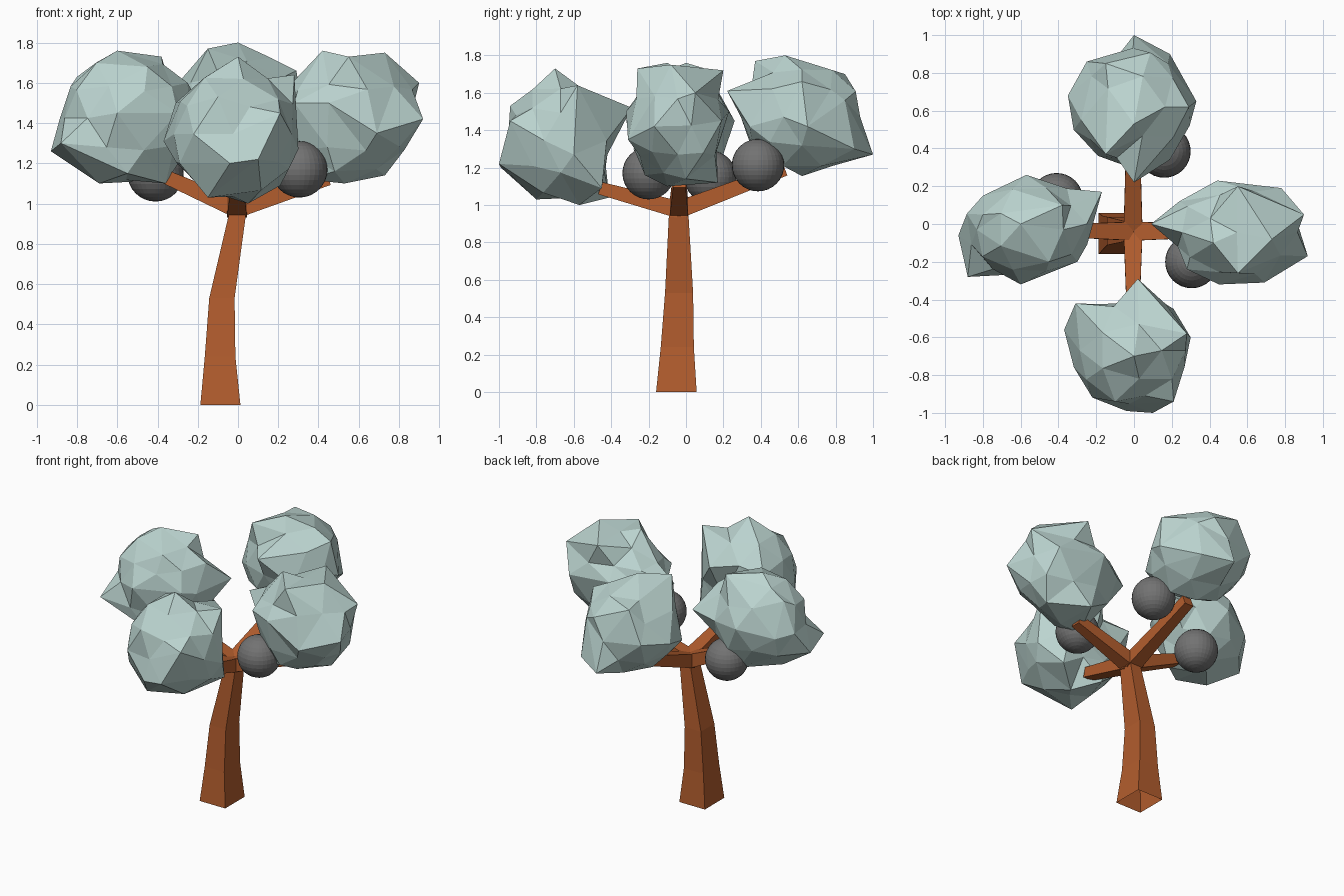
import bpy, bmesh, random
from mathutils import Vector

random.seed(4)


def material(name, rgb):
    m = bpy.data.materials.new(name)
    m.diffuse_color = (*rgb, 1)
    return m


BARK = material("brown_bark", (0.45, 0.11, 0.027))
LEAF = material("pale_green_leaf", (0.50, 0.66, 0.63))
FRUIT = material("dark_grey_fruit", (0.17, 0.17, 0.17))


def finish(bm, name, mat):
    me = bpy.data.meshes.new(name)
    bm.to_mesh(me)
    bm.free()
    me.materials.append(mat)
    ob = bpy.data.objects.new(name, me)
    bpy.context.collection.objects.link(ob)
    return ob


def tube(name, rings, cap_start):
    """Four-sided tube through rings of (centre, half axis u, half axis v)."""
    bm = bmesh.new()
    loops = []
    for c, u, v in rings:
        c, u, v = Vector(c), Vector(u), Vector(v)
        loops.append([bm.verts.new(c + u * a + v * b)
                      for a, b in ((-1, -1), (1, -1), (1, 1), (-1, 1))])
    for p, q in zip(loops, loops[1:]):
        for i in range(4):
            j = (i + 1) % 4
            bm.faces.new((p[i], p[j], q[j], q[i]))
    bm.faces.new(loops[-1])
    if cap_start:
        bm.faces.new(loops[0][::-1])
    bmesh.ops.recalc_face_normals(bm, faces=bm.faces)
    return finish(bm, name, BARK)


# trunk: bent, tapered, open underneath (x0, x1, y0, y1, z)
trunk = [(-0.187, 0.012, -0.16, 0.057, 0), (-0.165, -0.013, -0.135, 0.042, 0.24),
         (-0.143, -0.017, -0.112, 0.038, 0.53), (-0.048, 0.038, -0.092, 0.014, 0.935),
         (-0.042, 0.034, -0.088, 0.010, 1.02)]
tube("trunk", [(((a + b) / 2, (c + d) / 2, z), ((b - a) / 2, 0, 0), (0, (d - c) / 2, 0))
               for a, b, c, d, z in trunk], False)

# four branches rising from the top of the trunk
hub = Vector((-0.005, -0.038, 0.975))
for name, tip in (("left", (-0.375, -0.035, 1.14)), ("right", (0.45, -0.035, 1.125)),
                  ("front", (-0.005, -0.46, 1.09)), ("back", (-0.005, 0.53, 1.19))):
    tip = Vector(tip)
    d = (tip - hub).normalized()
    side = d.cross(Vector((0, 0, 1))).normalized()
    up = side.cross(d)
    tube(name + "_branch", [(hub, side * 0.05, up * 0.046),
                            (tip, side * 0.034, up * 0.034)], True)

# round fruit
for i, c in enumerate(((0.16, 0.385, 1.213), (-0.41, 0.13, 1.15), (0.305, -0.2, 1.17))):
    bm = bmesh.new()
    bmesh.ops.create_uvsphere(bm, u_segments=32, v_segments=16, radius=0.14)
    bmesh.ops.translate(bm, verts=bm.verts, vec=c)
    finish(bm, "fruit_%d" % (i + 1), FRUIT)


def foliage(name, lo, hi, corners):
    """Rough faceted blob filling a box, with some vertices pulled to corners."""
    lo, hi = Vector(lo), Vector(hi)
    mid, half = (lo + hi) / 2, (hi - lo) / 2
    bm = bmesh.new()
    bmesh.ops.create_icosphere(bm, subdivisions=2, radius=1)
    free = list(bm.verts)
    for p in corners:
        n = Vector([(p[k] - mid[k]) / half[k] for k in range(3)]).normalized()
        v = max(free, key=lambda w: w.co.normalized().dot(n))
        free.remove(v)
        v.co = p
    for v in free:
        s = random.uniform(0.9, 1.0)
        v.co = mid + Vector([v.co[k] * half[k] * s for k in range(3)])
    return finish(bm, name, LEAF)


foliage("front_foliage", (-0.36, -0.98, 1.01), (0.31, -0.36, 1.68), [
    (0, -0.7, 1.73), (0.02, -0.29, 1.52), (-0.37, -0.56, 1.31), (-0.31, -0.42, 1.5),
    (0.30, -0.6, 1.27), (0.28, -0.58, 1.64), (0.21, -0.94, 1.45), (0.1, -1.0, 1.22),
    (-0.04, -0.99, 1.2), (-0.29, -0.8, 1.2), (0.05, -0.57, 1.0), (-0.15, -0.8, 1.03),
    (0.21, -0.45, 1.09), (-0.08, -0.41, 1.04), (-0.1, -0.94, 1.53), (0, -0.42, 1.27)])
foliage("back_foliage", (-0.34, 0.28, 1.16), (0.33, 0.96, 1.78), [
    (0, 1.0, 1.27), (0, 0.53, 1.8), (-0.15, 0.37, 1.77), (-0.15, 0.85, 1.7),
    (0, 0.22, 1.61), (0.33, 0.65, 1.42), (-0.35, 0.68, 1.45), (-0.25, 0.86, 1.48),
    (0.19, 0.34, 1.42), (0, 0.62, 1.155), (-0.32, 0.5, 1.4), (0.19, 0.9, 1.3),
    (0.29, 0.62, 1.66), (-0.28, 0.55, 1.62), (0.18, 0.85, 1.56), (0, 0.47, 1.31)])
foliage("left_foliage", (-0.91, -0.31, 1.1), (-0.2, 0.25, 1.75), [
    (-0.93, -0.06, 1.26), (-0.88, -0.28, 1.3), (-0.8, 0.05, 1.63), (-0.6, 0, 1.76),
    (-0.38, 0.1, 1.73), (-0.25, 0, 1.6), (-0.17, 0.17, 1.45), (-0.57, 0.26, 1.45),
    (-0.8, 0.15, 1.4), (-0.6, -0.32, 1.45), (-0.3, -0.2, 1.45), (-0.36, -0.08, 1.1),
    (-0.69, -0.1, 1.1), (-0.45, -0.2, 1.68), (-0.5, 0.12, 1.11), (-0.55, -0.24, 1.15)])
foliage("right_foliage", (0.18, -0.31, 1.1), (0.91, 0.22, 1.75), [
    (0.09, 0, 1.5), (0.24, 0.12, 1.45), (0.44, 0.23, 1.5), (0.78, 0.19, 1.45),
    (0.9, 0.05, 1.6), (0.92, -0.17, 1.42), (0.69, -0.31, 1.35), (0.45, -0.32, 1.5),
    (0.42, -0.1, 1.76), (0.73, -0.08, 1.75), (0.73, 0, 1.14), (0.53, -0.1, 1.1),
    (0.55, 0.2, 1.72), (0.55, -0.26, 1.73), (0.28, -0.24, 1.5), (0.34, -0.14, 1.12),
    (0.5, 0.17, 1.12), (0.48, -0.22, 1.16)])
